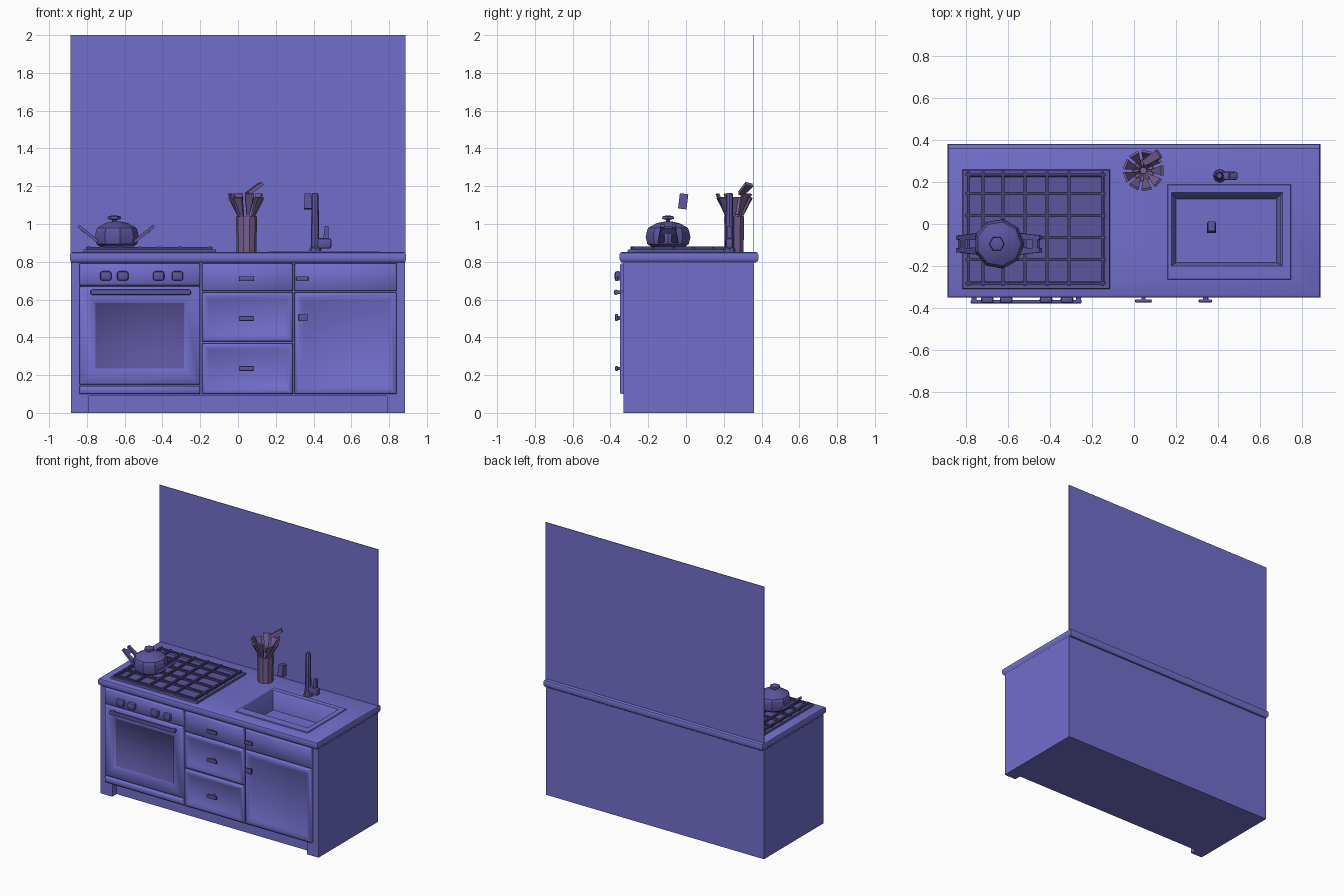
import bpy, bmesh, math
from mathutils import Vector

if "Cube" in bpy.data.objects:
    bpy.data.objects.remove(bpy.data.objects["Cube"])


def material(name, r, g, b):
    m = bpy.data.materials.new(name)
    m.diffuse_color = (r, g, b, 1)
    m.use_nodes = True
    m.node_tree.nodes["Principled BSDF"].inputs["Base Color"].default_value = m.diffuse_color
    return m


PURPLE = material("purple_paint", 0.17, 0.155, 0.60)
METAL = material("dull_purple_metal", 0.11, 0.09, 0.34)
DARK = material("dark_grate", 0.06, 0.05, 0.18)
MAUVE = material("mauve_wood", 0.18, 0.115, 0.28)


def finish(name, bm, *mats, angle=35):
    bmesh.ops.recalc_face_normals(bm, faces=bm.faces[:])
    me = bpy.data.meshes.new(name)
    bm.to_mesh(me)
    bm.free()
    for m in mats:
        me.materials.append(m)
    me.shade_smooth()
    me.set_sharp_from_angle(angle=math.radians(angle))
    ob = bpy.data.objects.new(name, me)
    bpy.context.collection.objects.link(ob)
    return ob


def skin(bm, rings, cap0=True, cap1=True):
    """Join equal-length rings of points into a tube."""
    vs = [[bm.verts.new(p) for p in r] for r in rings]
    n = len(vs[0])
    for a, b in zip(vs, vs[1:]):
        for i in range(n):
            j = (i + 1) % n
            bm.faces.new((a[i], a[j], b[j], b[i]))
    if cap0:
        bm.faces.new(vs[0][::-1])
    if cap1:
        bm.faces.new(vs[-1])


def rect_loft(name, rects, mat, cap0=True, cap1=True):
    bm = bmesh.new()
    skin(bm, [[(x0, y0, z), (x1, y0, z), (x1, y1, z), (x0, y1, z)]
              for x0, x1, y0, y1, z in rects], cap0, cap1)
    return finish(name, bm, mat)


def box(name, x0, x1, y0, y1, z0, z1, mat=PURPLE, bevel=0):
    bm = bmesh.new()
    skin(bm, [[(x0, y0, z), (x1, y0, z), (x1, y1, z), (x0, y1, z)] for z in (z0, z1)])
    if bevel:
        bmesh.ops.bevel(bm, geom=bm.edges[:], offset=bevel, segments=2, profile=0.5, affect='EDGES')
    return finish(name, bm, mat)


def panel(name, x0, x1, z0, z1, border=0, slope=0.025, depth=0.012, inner=PURPLE):
    """Front slab with an optional sunken middle."""
    bm = bmesh.new()
    skin(bm, [[(x0 + e, y, z0 + e), (x1 - e, y, z0 + e), (x1 - e, y, z1 - e), (x0 + e, y, z1 - e)]
              for y, e in ((-0.325, 0), (-0.343, 0), (-0.35, 0.007))])
    if border:
        bm.normal_update()
        f = min(bm.faces, key=lambda f: f.calc_center_median().y)
        bmesh.ops.inset_region(bm, faces=[f], thickness=border)
        bmesh.ops.inset_region(bm, faces=[f], thickness=slope)
        for v in f.verts:
            v.co.y += depth
        f.material_index = 1
    return finish(name, bm, PURPLE, inner, angle=50)


def beam(name, p, q, side, w0, w1, t, mat):
    """Tapered flat bar from p to q, wide along side."""
    p, q, s = Vector(p), Vector(q), Vector(side).normalized()
    n = (q - p).cross(s).normalized() * t / 2
    rings = [[c + s * w / 2 + n, c - s * w / 2 + n, c - s * w / 2 - n, c + s * w / 2 - n]
             for c, w in ((p, w0), (q, w1))]
    bm = bmesh.new()
    skin(bm, rings)
    return finish(name, bm, mat)


def lathe(name, profile, cx, cy, sides, mat, cap1=True):
    bm = bmesh.new()
    skin(bm, [[(cx + r * math.cos(i * math.tau / sides), cy + r * math.sin(i * math.tau / sides), z)
               for i in range(sides)] for r, z in profile], True, cap1)
    return finish(name, bm, mat)


# Carcass, open on top under the counter, and front frame with two feet
rect_loft("carcass", [(-0.885, 0.885, -0.28, 0.36, z) for z in (0, 0.8)], PURPLE, True, False)
outline = [(-0.885, 0), (-0.79, 0), (-0.79, 0.09), (0.79, 0.09), (0.79, 0), (0.885, 0),
           (0.885, 0.8), (-0.885, 0.8)]
bm = bmesh.new()
skin(bm, [[(x, y, z) for x, z in outline] for y in (-0.33, -0.28)])
finish("front_frame", bm, PURPLE)
box("back_wall", -0.887, 0.887, 0.357, 0.361, 0.8, 2.0)

# Counter with rounded edge and a sink opening
hole = (0.18, 0.71, -0.20, 0.15)
rim = []
for e, z in ((0.012, 0.797), (0.003, 0.805), (0, 0.815), (0, 0.838), (0.004, 0.847), (0.014, 0.852)):
    rim.append((-0.89 + e, 0.89 - e, -0.352 + e, 0.383 - e, z))
rect_loft("countertop", [hole + (0.797,)] + rim + [hole + (0.852,)], PURPLE, False, False)
rect_loft("sink", [(0.16, 0.75, -0.265, 0.19, 0.85), (0.163, 0.747, -0.262, 0.187, 0.858),
                   hole + (0.858,), (0.185, 0.70, -0.195, 0.14, 0.845),
                   (0.20, 0.68, -0.185, 0.12, 0.73)], PURPLE, False, True)

# Oven
panel("oven_control_panel", -0.84, -0.20, 0.675, 0.79)
panel("oven_door", -0.84, -0.20, 0.15, 0.668, 0.10, 0.012, 0.01, METAL)
panel("oven_base_strip", -0.84, -0.20, 0.10, 0.142)
box("oven_handle", -0.78, -0.25, -0.38, -0.362, 0.625, 0.652, METAL, 0.006)
for i, x in enumerate((-0.765, -0.265)):
    box(f"oven_handle_post_{i}", x - 0.012, x + 0.012, -0.37, -0.345, 0.63, 0.648, METAL)
for i, x in enumerate((-0.70, -0.61, -0.42, -0.32)):
    box(f"oven_knob_{i}", x - 0.03, x + 0.03, -0.378, -0.345, 0.70, 0.75, METAL, 0.012)

# Drawers and cupboard door
panel("drawer_top", -0.19, 0.29, 0.645, 0.79)
panel("drawer_middle", -0.19, 0.29, 0.378, 0.637, 0.018)
panel("drawer_bottom", -0.19, 0.29, 0.10, 0.368, 0.018)
panel("drawer_right", 0.30, 0.84, 0.645, 0.79)
panel("cupboard_door", 0.30, 0.84, 0.10, 0.637, 0.03)
for i, (x, z, w) in enumerate(((0.045, 0.71, 0.04), (0.045, 0.50, 0.04), (0.045, 0.235, 0.04),
                               (0.34, 0.71, 0.032), (0.345, 0.505, 0.024))):
    h = 0.019 if i == 4 else 0.013
    box(f"pull_{i}", x - w, x + w, -0.375, -0.36, z - h, z + h, METAL, 0.005)
    box(f"pull_stem_{i}", x - 0.01, x + 0.01, -0.365, -0.335, z - 0.008, z + 0.008, METAL)

# Hob tray and grate
rect_loft("hob_tray", [(-0.82, -0.115, -0.31, 0.26, 0.85), (-0.817, -0.118, -0.307, 0.257, 0.866),
                       (-0.795, -0.14, -0.285, 0.235, 0.866), (-0.785, -0.15, -0.275, 0.225, 0.855)],
          METAL, False, True)
for i, x in enumerate((-0.79, -0.72, -0.625, -0.52, -0.415, -0.31, -0.15)):
    box(f"grate_long_{i}", x - 0.007, x + 0.007, -0.295, 0.25, 0.866, 0.88, DARK)
for i, y in enumerate((-0.285, -0.17, -0.065, 0.04, 0.145, 0.235)):
    box(f"grate_cross_{i}", -0.805, -0.135, y - 0.007, y + 0.007, 0.864, 0.878, DARK)

# Pot with lid, knob and two raised handles
px, py = -0.645, -0.095
lathe("pot", [(0.09, 0.88), (0.112, 0.895), (0.12, 0.93), (0.113, 0.965)], px, py, 9, METAL)
lathe("pot_lid", [(0.113, 0.965), (0.106, 0.98), (0.06, 1.005), (0.02, 1.013)], px, py, 9, METAL)
lathe("pot_knob", [(0.012, 1.01), (0.012, 1.022), (0.037, 1.027), (0.034, 1.04), (0.012, 1.045)],
      px - 0.01, py, 6, METAL)
for s in (-1, 1):
    for k in (-1, 1):
        beam(f"pot_handle_{s}_{k}", (px + s * 0.095, py + k * 0.035, 0.905),
             (px + s * 0.20, py + k * 0.03, 0.99), (0, 1, 0), 0.035, 0.02, 0.016, METAL)
    beam(f"pot_grip_{s}", (px + s * 0.165, py, 0.955), (px + s * 0.19, py, 0.983),
         (0, 1, 0), 0.07, 0.06, 0.014, METAL)

# Utensil jar and utensils
ux, uy = 0.045, 0.255
lathe("utensil_jar", [(0.052, 0.852), (0.056, 1.04), (0.047, 1.04), (0.045, 0.88)], ux, uy, 10, MAUVE)
for i in range(9):
    a = i * math.tau / 9
    c, s = math.cos(a), math.sin(a)
    mid = (ux + 0.045 * c, uy + 0.045 * s, 1.05)
    top = (ux + 0.09 * c, uy + 0.09 * s, 1.14 + 0.02 * (i % 2))
    beam(f"utensil_handle_{i}", (ux + 0.02 * c, uy + 0.02 * s, 0.89), mid, (-s, c, 0), 0.012, 0.016, 0.01, MAUVE)
    beam(f"utensil_head_{i}", mid, top, (-s, c, 0), 0.016, 0.048, 0.012, MAUVE)
beam("ladle_head", (0.05, 0.29, 1.16), (0.12, 0.335, 1.21), (0.5, -0.8, 0.2), 0.03, 0.045, 0.02, MAUVE)

# Tap: post, side lever and spout tip
lathe("tap_base", [(0.032, 0.852), (0.03, 0.872), (0.022, 0.88)], 0.41, 0.23, 8, METAL)
lathe("tap_post", [(0.023, 0.87), (0.021, 1.0), (0.018, 1.155), (0.012, 1.165)], 0.408, 0.23, 8, METAL)
box("tap_valve", 0.42, 0.495, 0.21, 0.25, 0.87, 0.925, METAL, 0.012)
beam("tap_lever", (0.465, 0.23, 0.91), (0.47, 0.23, 0.99), (1, 0, 0), 0.03, 0.02, 0.02, METAL)
beam("tap_spout_tip", (0.37, -0.02, 1.08), (0.37, -0.01, 1.16), (1, 0, 0), 0.042, 0.034, 0.045, METAL)
